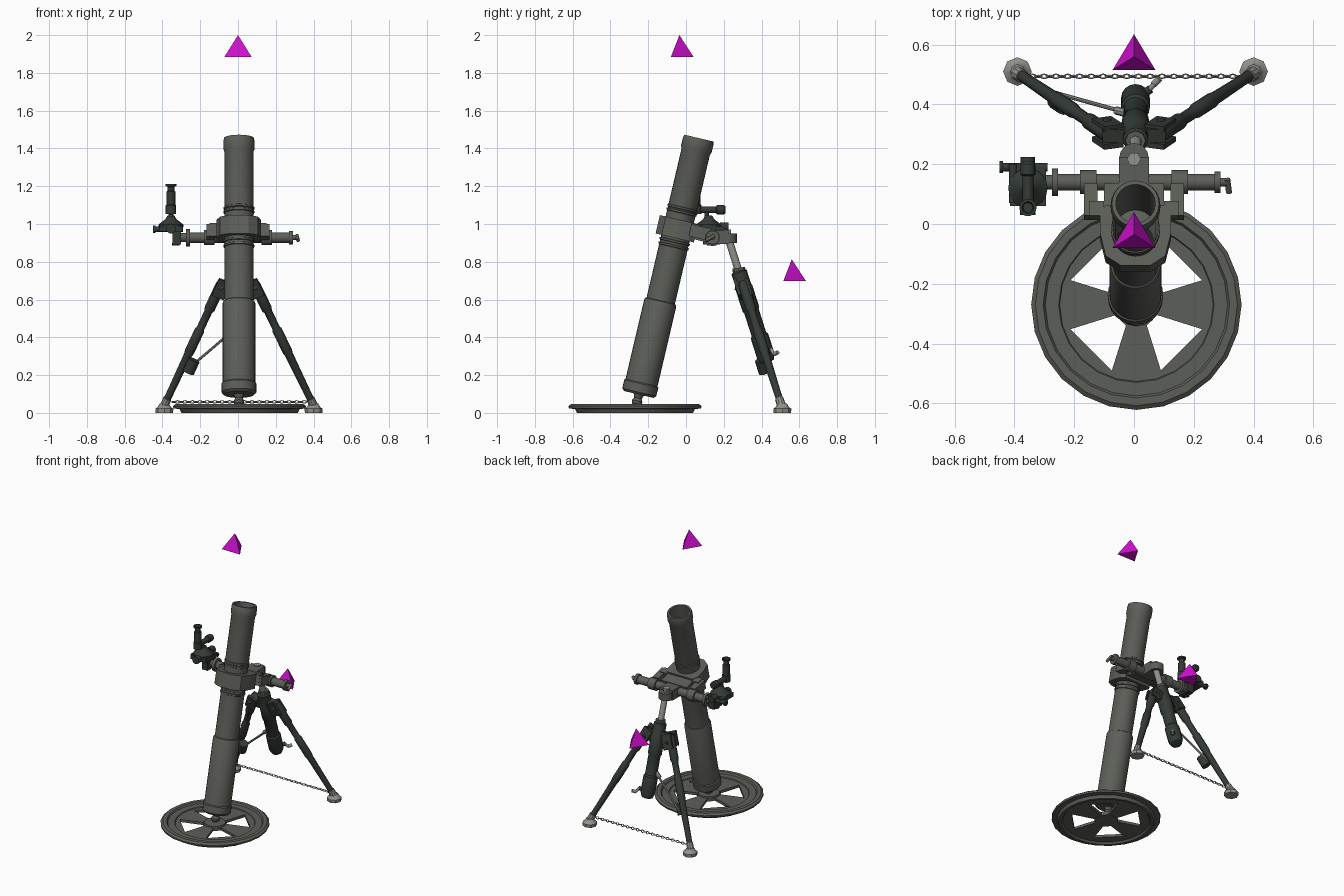
import bpy, bmesh, math
from mathutils import Vector, Matrix

if "Cube" in bpy.data.objects:
    bpy.data.objects.remove(bpy.data.objects["Cube"])

def material(name, c):
    m = bpy.data.materials.new(name)
    m.diffuse_color = (*c, 1)
    m.use_nodes = True
    m.node_tree.nodes["Principled BSDF"].inputs["Base Color"].default_value = m.diffuse_color
    return m

GREY = material("grey paint", (0.108, 0.113, 0.098))
DARK = material("dark green paint", (0.034, 0.043, 0.036))
STEEL = material("bare steel", (0.29, 0.29, 0.265))
PINK = material("magenta", (0.62, 0.005, 0.62))

def finish(name, bm, mat, matrix=Matrix(), smooth=True):
    bmesh.ops.recalc_face_normals(bm, faces=bm.faces)
    me = bpy.data.meshes.new(name)
    bm.to_mesh(me)
    bm.free()
    me.materials.append(mat)
    if smooth:
        me.shade_smooth()
        me.set_sharp_from_angle(angle=math.radians(32))
    ob = bpy.data.objects.new(name, me)
    ob.matrix_world = matrix
    bpy.context.collection.objects.link(ob)
    return ob

def aim(p0, d):
    return Matrix.Translation(p0) @ Vector(d).to_track_quat('Z', 'Y').to_matrix().to_4x4()

def lathe(name, profile, p0, d, mat, n=16, closed=False):
    """Turn (radius, distance) points about the axis d through p0."""
    bm = bmesh.new()
    rings = [[bm.verts.new((r * math.cos(2 * math.pi * i / n), r * math.sin(2 * math.pi * i / n), t))
              for i in range(n)] for r, t in profile]
    pairs = list(zip(rings, rings[1:])) + ([(rings[-1], rings[0])] if closed else [])
    for a, b in pairs:
        for i in range(n):
            j = (i + 1) % n
            bm.faces.new((a[i], a[j], b[j], b[i]))
    if not closed:
        bm.faces.new(rings[0])
        bm.faces.new(rings[-1])
    return finish(name, bm, mat, aim(p0, d))

def rod(name, p0, p1, r, mat, n=12, r2=None):
    d = Vector(p1) - Vector(p0)
    return lathe(name, [(r, 0), (r2 or r, d.length)], p0, d, mat, n)

def prism(name, pts, z0, z1, mat, matrix=Matrix()):
    bm = bmesh.new()
    f = bm.faces.new([bm.verts.new((x, y, z0)) for x, y in pts])
    ext = bmesh.ops.extrude_face_region(bm, geom=[f])
    bmesh.ops.translate(bm, vec=(0, 0, z1 - z0), verts=[v for v in ext['geom'] if isinstance(v, bmesh.types.BMVert)])
    return finish(name, bm, mat, matrix, False)

def box(name, c, s, mat, rot=Matrix()):
    x, y, z = (k / 2 for k in s)
    return prism(name, [(-x, -y), (x, -y), (x, y), (-x, y)], -z, z, mat, Matrix.Translation(c) @ rot)

# Base plate: outer rim, pierced disc and hub
PC = (0.008, -0.27, 0)
UP = (0, 0, 1)
lathe("base_rim", [(0.25, 0.018), (0.26, 0.036), (0.305, 0.036), (0.312, 0.047), (0.338, 0.047), (0.352, 0.036),
                   (0.35, 0.024), (0.318, 0.02), (0.308, 0.0), (0.29, 0.0), (0.28, 0.012)], PC, UP, GREY, 24, True)
disc = lathe("base_disc", [(0.285, 0.012), (0.285, 0.03)], PC, UP, GREY, 24)
hole = [(0.035, 0.07), (0.07, 0.035), (0.22, 0.082), (0.082, 0.22)]
for k in range(4):
    cut = prism("hole_cutter", hole, -0.05, 0.1, GREY, Matrix.Translation(PC) @ Matrix.Rotation(k * math.pi / 2, 4, 'Z'))
    cut.hide_render = True
    cut.hide_viewport = True
    mod = disc.modifiers.new("hole", 'BOOLEAN')
    mod.operation, mod.solver, mod.object = 'DIFFERENCE', 'EXACT', cut
lathe("base_socket", [(0.075, 0.01), (0.07, 0.04), (0.035, 0.044)], PC, UP, GREY, 16)

# Barrel with open bore, standing on a ball spigot
TILT = math.radians(13.2)
B0 = Vector((0.005, -0.25, 0.0975))
AX = Vector((0, math.sin(TILT), math.cos(TILT)))
lathe("barrel", [(0.08, 0), (0.092, 0.012), (0.093, 0.058), (0.087, 0.064), (0.087, 0.495), (0.083, 0.506),
                 (0.077, 0.51), (0.077, 1.32), (0.083, 1.335), (0.083, 1.375), (0.079, 1.394), (0.066, 1.394),
                 (0.066, 0.15)], B0, AX, GREY, 24)
for t in (0.80, 0.825, 0.985, 1.005):
    lathe("barrel_band", [(0.076, t), (0.082, t + 0.003), (0.082, t + 0.012), (0.076, t + 0.015)], B0, AX, GREY, 24)
lathe("ball_spigot", [(0.012, -0.065), (0.026, -0.05), (0.028, -0.035), (0.02, -0.02), (0.03, 0.005)], B0, AX, GREY, 16)

# Clamp collar around the barrel
half = [(0.05, -0.108), (0.1, -0.075), (0.118, 0.0), (0.118, 0.07), (0.1, 0.1)]
tilt = Matrix.Rotation(-TILT, 4, 'X')
prism("clamp_collar", half + [(-x, y) for x, y in reversed(half)], 0.85, 0.95, GREY, Matrix.Translation(B0) @ tilt)
box("clamp_yoke", (0, 0.085, 0.945), (0.2, 0.09, 0.07), GREY, tilt)

# Traversing cross tube with its brackets and crank
CY, CZ = 0.14, 0.928
rod("cross_tube", (-0.27, CY, CZ), (0.28, CY, CZ), 0.028, GREY, 16)
for s in (-1, 1):
    rod("tube_ring", (s * 0.125, CY, CZ), (s * 0.18, CY, CZ), 0.04, GREY, 16)
    box("bracket_arm", (s * 0.145, 0.075, 0.955), (0.045, 0.11, 0.065), GREY, tilt)
    box("bracket_ear", (s * 0.125, 0.045, 0.965), (0.05, 0.05, 0.07), GREY, tilt)
rod("tube_flange", (-0.275, CY, CZ), (-0.255, CY, CZ), 0.046, GREY)
rod("tube_end_nut", (0.27, CY, CZ), (0.29, CY, CZ), 0.036, GREY)
rod("traverse_shaft", (0.28, CY, CZ), (0.315, CY, CZ), 0.014, GREY)
rod("traverse_crank", (0.312, CY + 0.01, CZ + 0.01), (0.318, CY - 0.035, CZ - 0.015), 0.01, GREY)

# Centre lug with pivot bolt
box("lug_block", (0, 0.175, 0.93), (0.1, 0.1, 0.07), GREY)
rod("lug_round", (0, 0.222, 0.90), (0, 0.222, 0.95), 0.049, GREY, 16)
rod("pivot_bolt", (0, 0.217, 0.94), (0, 0.217, 0.972), 0.024, STEEL, 6)

# Elevating gear: steel screw inside a dark sleeve
E0 = Vector((0.005, 0.222, 0.93))
ED = Vector((0, 0.212, -0.665)).normalized()
rod("elevating_screw", E0, E0 + ED * 0.24, 0.02, STEEL, 16)
lathe("elevating_sleeve", [(0.03, 0.185), (0.042, 0.195), (0.042, 0.27), (0.046, 0.28), (0.046, 0.4), (0.04, 0.41),
                           (0.04, 0.54), (0.048, 0.55), (0.048, 0.66), (0.036, 0.69), (0.02, 0.695)], E0, ED, DARK, 16)
rod("gear_cap", E0 + ED * 0.17 + Vector((0, 0.005, 0)), E0 + ED * 0.2, 0.034, GREY, 8)
lower = E0 + ED * 0.64
rod("elevating_shaft", lower, lower + Vector((0.05, 0.035, 0.012)), 0.014, DARK)
rod("elevating_crank", lower + Vector((0.042, 0.03, 0.02)), lower + Vector((0.062, 0.05, -0.01)), 0.009, STEEL)
rod("crank_grip", lower + Vector((0.06, 0.05, -0.01)), lower + Vector((0.08, 0.07, 0.0)), 0.011, STEEL)

# Bipod legs, hinges and feet
for s in (-1, 1):
    top, foot = Vector((s * 0.085, 0.3, 0.69)), Vector((s * 0.395 + 0.005, 0.505, 0.04))
    d = foot - top
    L = d.length
    lathe("leg", [(0.024, 0), (0.028, 0.02), (0.028, 0.16), (0.021, 0.18), (0.021, 0.28), (0.026, 0.29), (0.026, 0.42),
                  (0.022, 0.44), (0.019, L - 0.1), (0.019, L)], top, d, DARK, 12)
    rod("ankle", foot - d.normalized() * 0.04, foot, 0.023, STEEL, 10)
    fx, fy = s * 0.395 + 0.005, 0.51
    lathe("foot", [(0.046, 0), (0.048, 0.022), (0.036, 0.03), (0.024, 0.05)], (fx, fy, 0), UP, STEEL, 8)
    lean = Matrix.Rotation(math.radians(17.5), 4, 'X')
    box("hinge_block", (s * 0.06, 0.303, 0.665), (0.09, 0.05, 0.07), DARK, lean)
    for k in (-1, 1):
        box("hinge_cheek", (s * 0.088, 0.305 + k * 0.03, 0.655), (0.07, 0.018, 0.1), DARK,
            lean @ Matrix.Rotation(-s * 0.42, 4, 'Y'))
    rod("hinge_pin", (s * 0.09, 0.26, 0.665), (s * 0.09, 0.35, 0.645), 0.014, DARK, 8)

# Cross-levelling strut from left leg to sleeve
rod("strut", (-0.25, 0.435, 0.245), (-0.045, 0.378, 0.42), 0.007, STEEL, 8)
rod("strut_clamp", (-0.232, 0.395, 0.37 - 0.09), (-0.262, 0.415, 0.215), 0.031, DARK)
rod("strut_joint", (-0.06, 0.38, 0.41), (-0.02, 0.37, 0.44), 0.014, STEEL, 8)

# Chain between the feet, links alternately turned
N, X0, X1 = 36, -0.35, 0.36
pitch = (X1 - X0) / N
for i in range(N):
    bm = bmesh.new()
    loops = []
    for a in range(8):
        u = 2 * math.pi * a / 8
        c = Vector((math.cos(u) * pitch * 0.62, math.sin(u) * 0.0075, 0))
        n = Vector((math.cos(u), math.sin(u), 0))
        loops.append([bm.verts.new(c + n * 0.0028 * math.cos(v) + Vector((0, 0, 0.0028 * math.sin(v))))
                      for v in (0, math.pi / 2, math.pi, 3 * math.pi / 2)])
    for a in range(8):
        p, q = loops[a], loops[(a + 1) % 8]
        for b in range(4):
            bm.faces.new((p[b], p[(b + 1) % 4], q[(b + 1) % 4], q[b]))
    finish("chain_link", bm, STEEL, Matrix.Translation((X0 + (i + 0.5) * pitch, 0.494, 0.058))
           @ Matrix.Rotation((i % 2) * math.pi / 2 + 0.4, 4, 'X'))

# Sight: mount, body, telescope and upright eyepiece
SX = -0.355
rod("sight_arm", (-0.33, CY, CZ), (-0.265, CY, CZ), 0.024, GREY)
box("sight_mount", (-0.325, 0.135, 0.93), (0.045, 0.09, 0.075), DARK)
rod("mount_screw", (-0.33, 0.13, 0.885), (-0.33, 0.13, 0.9), 0.02, DARK)
box("sight_body", (SX, 0.125, 0.975), (0.12, 0.13, 0.03), DARK)
lathe("sight_dome", [(0.066, 0), (0.066, 0.012), (0.03, 0.04), (0.018, 0.06)], (SX, 0.12, 0.985), UP, DARK)
rod("side_knob_shaft", (-0.44, 0.19, 0.972), (-0.29, 0.19, 0.972), 0.014, DARK)
rod("side_knob", (-0.45, 0.19, 0.972), (-0.438, 0.19, 0.972), 0.02, DARK)
rod("level_vial", (-0.405, 0.07, 0.985), (-0.405, 0.2, 0.985), 0.014, DARK)
rod("rear_knob", (SX, 0.18, 0.985), (SX, 0.225, 0.985), 0.024, DARK)
rod("front_knob", (SX, 0.03, 0.975), (SX, 0.08, 0.975), 0.026, DARK)
lathe("telescope", [(0.022, 0), (0.026, 0.02), (0.018, 0.025), (0.018, 0.12), (0.025, 0.125), (0.025, 0.16), (0.018, 0.17)],
      (SX, 0.04, 1.075), (0, 1, 0), DARK)
rod("telescope_neck", (SX, 0.11, 1.03), (SX, 0.11, 1.075), 0.013, DARK)
lathe("eyepiece", [(0.028, 0), (0.028, 0.045), (0.023, 0.05), (0.023, 0.12), (0.018, 0.125), (0.018, 0.145), (0.029, 0.15),
                   (0.029, 0.16), (0.02, 0.16), (0.016, 0.14)], (SX, 0.055, 1.052), UP, DARK)

# Floating marker tetrahedra
for c in ((0, -0.035, 1.885), (0, 0.56, 0.698)):
    bm = bmesh.new()
    v = [bm.verts.new(p) for p in ((-0.072, -0.045, 0), (0.072, -0.045, 0), (0, 0.075, 0), (0, 0, 0.115))]
    for f in ((0, 1, 2), (0, 1, 3), (1, 2, 3), (2, 0, 3)):
        bm.faces.new([v[k] for k in f])
    finish("marker", bm, PINK, Matrix.Translation(c), False)
